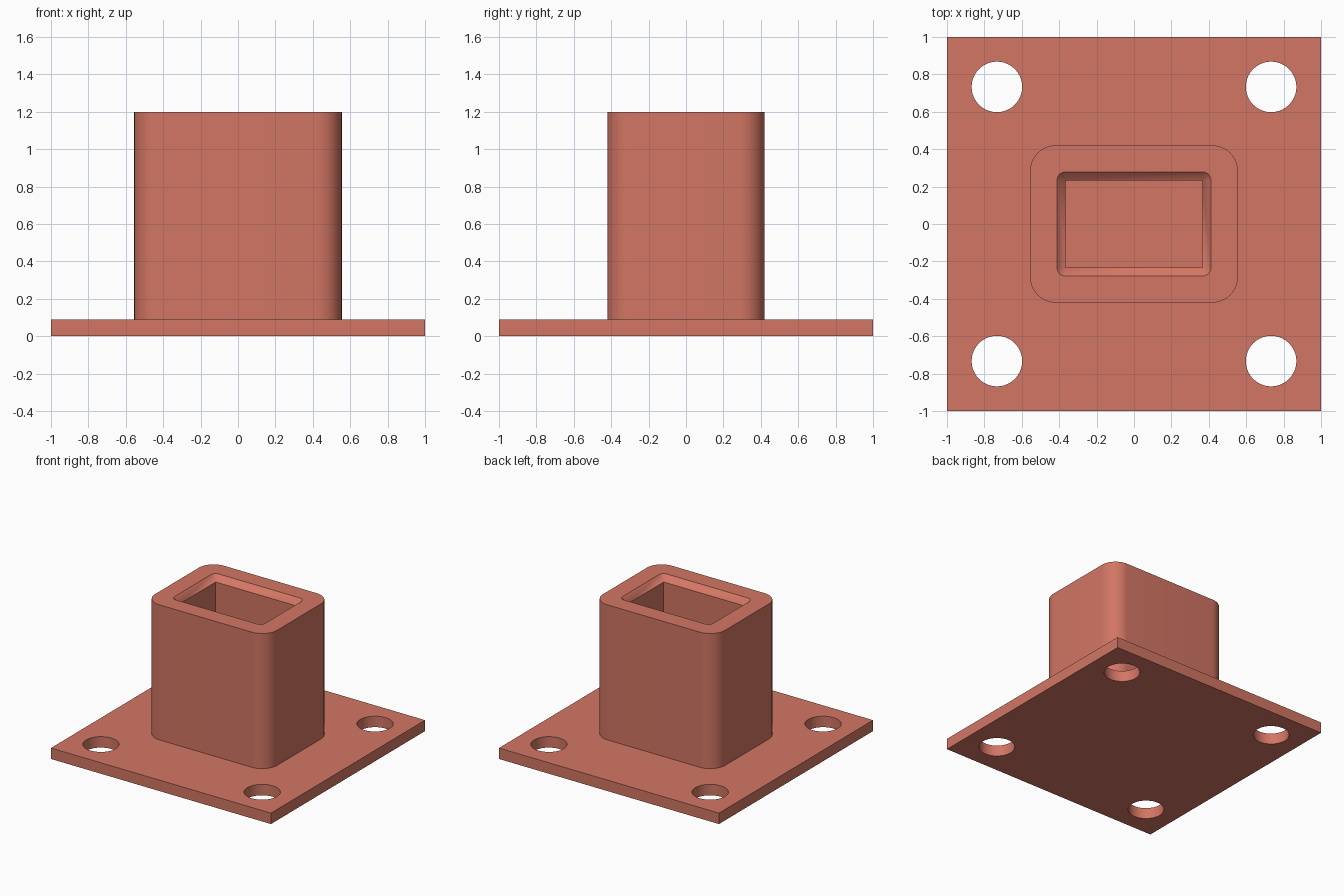
import bpy, bmesh, math

if "Cube" in bpy.data.objects:
    bpy.data.objects.remove(bpy.data.objects["Cube"], do_unlink=True)

# Single terracotta colour
COLOUR = (0.645, 0.181, 0.127, 1.0)
mat = bpy.data.materials.new("terracotta")
mat.use_nodes = True
mat.diffuse_color = COLOUR
bsdf = next(n for n in mat.node_tree.nodes if n.type == 'BSDF_PRINCIPLED')
bsdf.inputs["Base Color"].default_value = COLOUR

PLATE_TOP = 0.09
HEIGHT = 1.20


def finish(bm, name):
    """Turn a bmesh into a shaded, coloured object."""
    bmesh.ops.recalc_face_normals(bm, faces=bm.faces[:])
    mesh = bpy.data.meshes.new(name)
    bm.to_mesh(mesh)
    bm.free()
    mesh.materials.append(mat)
    obj = bpy.data.objects.new(name, mesh)
    bpy.context.collection.objects.link(obj)
    bpy.ops.object.select_all(action='DESELECT')
    obj.select_set(True)
    bpy.context.view_layer.objects.active = obj
    bpy.ops.object.shade_smooth_by_angle(angle=math.radians(30))
    return obj


def circle(cx, cy, r, n=64):
    return [(cx + r * math.cos(2 * math.pi * i / n),
             cy + r * math.sin(2 * math.pi * i / n)) for i in range(n)]


def rounded_rect(hx, hy, r, steps=12):
    """Counter-clockwise outline with the same point count for any radius."""
    pts = []
    for k, (sx, sy) in enumerate([(1, 1), (-1, 1), (-1, -1), (1, -1)]):
        for i in range(steps + 1):
            a = math.pi / 2 * (k + i / steps)
            pts.append((sx * (hx - r) + r * math.cos(a),
                        sy * (hy - r) + r * math.sin(a)))
    return pts


def closed_loop(bm, pts, z):
    verts = [bm.verts.new((x, y, z)) for x, y in pts]
    edges = [bm.edges.new((v, verts[(i + 1) % len(verts)])) for i, v in enumerate(verts)]
    return verts, edges


# Base plate: square outline with four bolt holes, extruded upward
bm = bmesh.new()
outlines = [[(-1, -1), (1, -1), (1, 1), (-1, 1)]]
outlines += [circle(sx * 0.733, sy * 0.733, 0.135) for sx in (-1, 1) for sy in (-1, 1)]
edges = []
for pts in outlines:
    edges += closed_loop(bm, pts, 0.0)[1]
bmesh.ops.triangle_fill(bm, edges=edges, use_beauty=True, normal=(0, 0, 1))
ext = bmesh.ops.extrude_face_region(bm, geom=bm.faces[:], use_keep_orig=True)
top = [g for g in ext["geom"] if isinstance(g, bmesh.types.BMVert)]
bmesh.ops.translate(bm, verts=top, vec=(0, 0, PLATE_TOP))
finish(bm, "base_plate")

# Socket: rounded outer wall, flat rim, chamfered mouth, square-cornered pocket
SUNK = PLATE_TOP - 0.04
CH = 0.047
profile = [
    (0.555, 0.42, 0.135, SUNK),
    (0.555, 0.42, 0.135, HEIGHT),
    (0.412, 0.279, CH, HEIGHT),
    (0.412 - CH, 0.279 - CH, 0.0, HEIGHT - CH),
    (0.412 - CH, 0.279 - CH, 0.0, SUNK),
]
bm = bmesh.new()
rings = [closed_loop(bm, rounded_rect(hx, hy, r), z)[0] for hx, hy, r, z in profile]
for k, ring in enumerate(rings):
    nxt = rings[(k + 1) % len(rings)]
    n = len(ring)
    for i in range(n):
        j = (i + 1) % n
        bm.faces.new((ring[i], ring[j], nxt[j], nxt[i]))
bmesh.ops.remove_doubles(bm, verts=bm.verts[:], dist=1e-4)
finish(bm, "socket")
